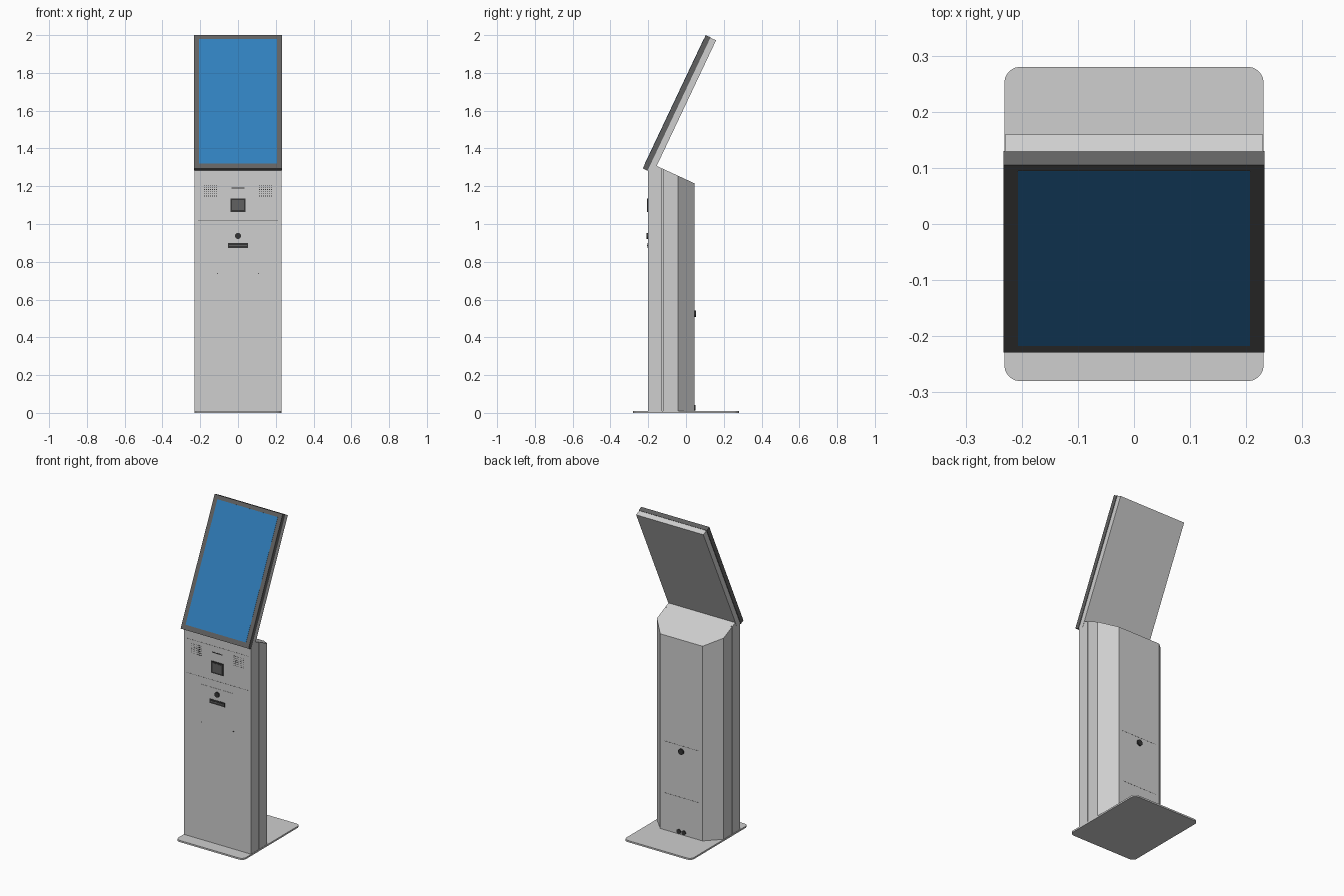
import bpy, bmesh, math
from mathutils import Matrix, Vector

if "Cube" in bpy.data.objects:
    bpy.data.objects.remove(bpy.data.objects["Cube"])


def material(name, rgb):
    m = bpy.data.materials.new(name)
    m.diffuse_color = (*rgb, 1)
    m.use_nodes = True
    m.node_tree.nodes["Principled BSDF"].inputs["Base Color"].default_value = m.diffuse_color
    return m


LIGHT = material("light grey metal", (0.62, 0.62, 0.62))
DARK = material("dark grey bezel", (0.12, 0.12, 0.12))
BLACK = material("black plastic", (0.035, 0.035, 0.035))
BLUE = material("blue screen", (0.03, 0.21, 0.5))


def finish(name, bm, mat, matrix=None):
    if matrix:
        bm.transform(matrix)
    bmesh.ops.recalc_face_normals(bm, faces=bm.faces)
    me = bpy.data.meshes.new(name)
    bm.to_mesh(me)
    bm.free()
    me.materials.append(mat)
    ob = bpy.data.objects.new(name, me)
    bpy.context.collection.objects.link(ob)
    return ob


def add_box(bm, x, y, z):
    """x, y, z are (min, max) pairs"""
    c = [(a + b) / 2 for a, b in (x, y, z)]
    s = [b - a for a, b in (x, y, z)]
    bmesh.ops.create_cube(bm, size=1, matrix=Matrix.Translation(c) @ Matrix.Diagonal((*s, 1)))


def box(name, x, y, z, mat, matrix=None):
    bm = bmesh.new()
    add_box(bm, x, y, z)
    return finish(name, bm, mat, matrix)


def disc(name, x, z, r, y0, y1, mat):
    """Short cylinder lying along y"""
    bm = bmesh.new()
    m = Matrix.Translation((x, (y0 + y1) / 2, z)) @ Matrix.Rotation(math.pi / 2, 4, 'X')
    bmesh.ops.create_cone(bm, cap_ends=True, segments=20, radius1=r, radius2=r,
                          depth=abs(y1 - y0), matrix=m)
    ob = finish(name, bm, mat)
    bpy.ops.object.select_all(action='DESELECT')
    ob.select_set(True)
    bpy.context.view_layer.objects.active = ob
    bpy.ops.object.shade_smooth_by_angle()
    return ob


def prism(points, z0, z1):
    bm = bmesh.new()
    f = bm.faces.new([bm.verts.new((x, y, z0)) for x, y in points])
    ext = bmesh.ops.extrude_face_region(bm, geom=[f])
    bmesh.ops.translate(bm, vec=(0, 0, z1 - z0),
                        verts=[v for v in ext["geom"] if isinstance(v, bmesh.types.BMVert)])
    return bm


# Base plate with rounded corners
r, corners = 0.028, []
for i, (sx, sy) in enumerate([(1, 1), (-1, 1), (-1, -1), (1, -1)]):
    for k in range(7):
        a = math.radians(90 * i + 15 * k)
        corners.append((sx * (0.231 - r) + r * math.cos(a), sy * (0.28 - r) + r * math.sin(a)))
finish("base_plate", prism(corners, 0, 0.01), LIGHT)

# Column: chamfered back, narrow side grooves, slanted top
half = [(0.229, -0.2), (0.229, -0.128), (0.221, -0.128), (0.221, -0.123),
        (0.229, -0.123), (0.229, -0.042), (0.145, 0.045)]
bm = prism(half + [(-x, y) for x, y in reversed(half)], 0.01, 1.5)
cut = bmesh.ops.bisect_plane(bm, geom=bm.verts[:] + bm.edges[:] + bm.faces[:],
                             plane_co=(0, -0.15, 1.305), plane_no=Vector((0, 0.46, 1)),
                             clear_outer=True)
bmesh.ops.edgeloop_fill(bm, edges=[e for e in cut["geom_cut"] if isinstance(e, bmesh.types.BMEdge)])
finish("column", bm, LIGHT)

# Tilted display, built upright from its lower front edge
tilt = Matrix.Translation((0, -0.229, 1.294)) @ Matrix.Rotation(math.radians(-25.3), 4, 'X')
box("display_bezel", (-0.233, 0.233), (0, 0.028), (0, 0.781), DARK, tilt)
box("display_shell", (-0.23, 0.23), (0.028, 0.061), (0.002, 0.779), LIGHT, tilt)
box("screen", (-0.207, 0.207), (-0.001, 0.002), (0.029, 0.757), BLUE, tilt)

# Speaker grilles
for side, sx in (("left", -1), ("right", 1)):
    bm = bmesh.new()
    for i in range(7):
        for j in range(6):
            x, z = sx * 0.145 + (i - 3) * 0.0105, 1.177 + (j - 2.5) * 0.0115
            add_box(bm, (x - 0.0025, x + 0.0025), (-0.2008, -0.199), (z - 0.002, z + 0.002))
    finish(f"speaker_grille_{side}", bm, BLACK)

# Front fittings
box("indicator_slot", (-0.035, 0.035), (-0.201, -0.199), (1.187, 1.193), BLACK)
box("scanner_frame", (-0.041, 0.041), (-0.206, -0.199), (1.064, 1.136), BLACK)
box("scanner_window", (-0.031, 0.031), (-0.207, -0.2), (1.073, 1.127), DARK)
disc("front_lock", 0, 0.937, 0.016, -0.199, -0.209, BLACK)
box("printer_slot", (-0.052, 0.052), (-0.204, -0.199), (0.873, 0.899), BLACK)
box("printer_slot_lip", (-0.048, 0.048), (-0.2055, -0.2), (0.883, 0.889), DARK)

# Front panel seams and door
for name, z in (("upper", 1.23), ("lower", 1.018)):
    box(f"panel_seam_{name}", (-0.212, 0.212), (-0.2005, -0.199), (z - 0.0008, z + 0.0008), DARK)
box("front_door", (-0.11, 0.11), (-0.2015, -0.199), (0.705, 0.972), LIGHT)
for sx in (-1, 1):
    box("door_stud", (sx * 0.108 - 0.003, sx * 0.108 + 0.003), (-0.2022, -0.2),
        (0.735, 0.741), DARK)

# Rear door, lock and cable glands
for name, z in (("top", 0.56), ("bottom", 0.24)):
    box(f"rear_door_seam_{name}", (-0.12, 0.12), (0.044, 0.0455), (z - 0.001, z + 0.001), DARK)
disc("rear_lock", 0, 0.525, 0.018, 0.044, 0.053, BLACK)
for sx in (-1, 1):
    disc("cable_gland", sx * 0.017, 0.027, 0.014, 0.044, 0.05, BLACK)
